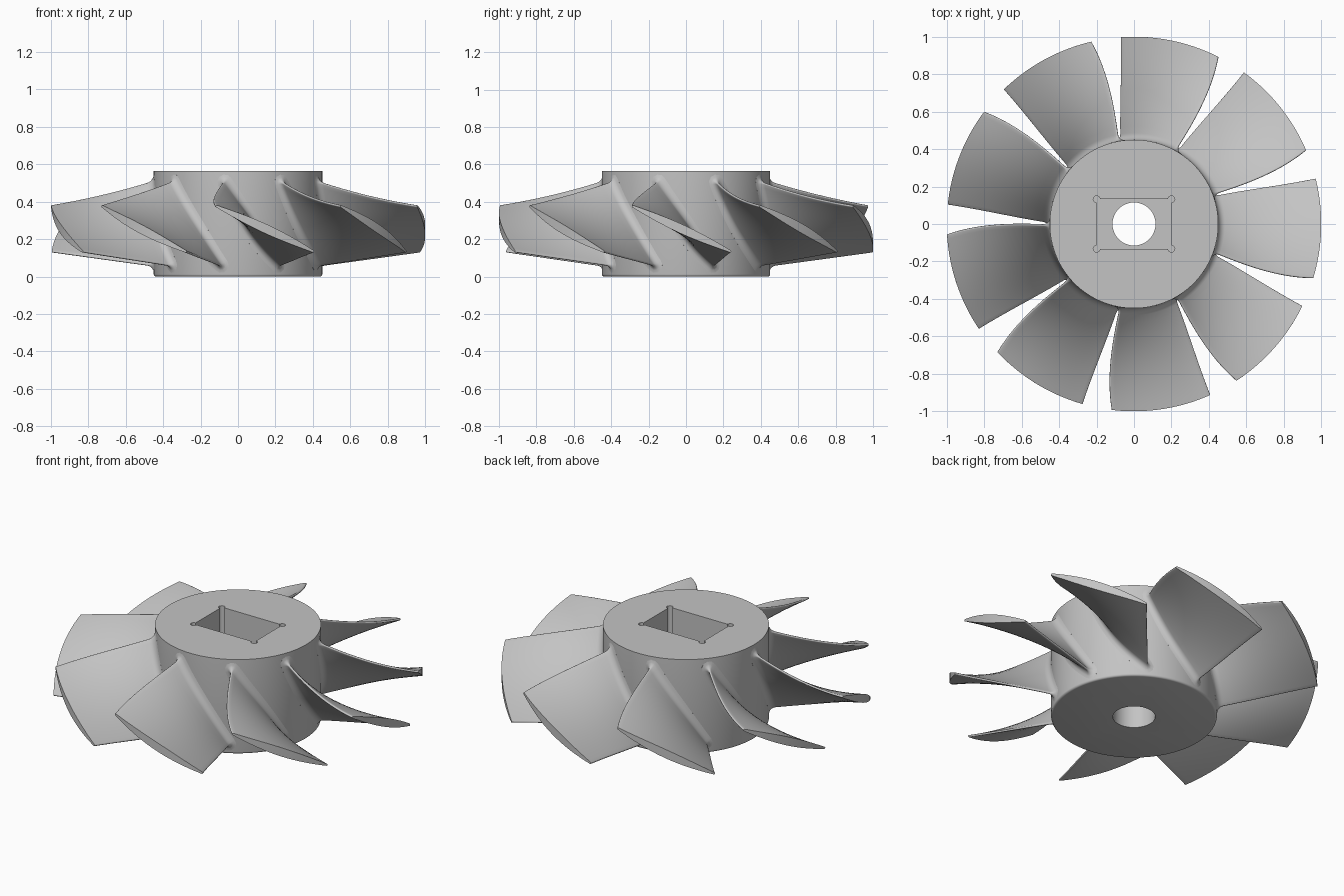
import bpy, bmesh
from math import sin, cos, pi, radians, atan2, sqrt
from mathutils import Vector

if "Cube" in bpy.data.objects:
    bpy.data.objects.remove(bpy.data.objects["Cube"])

BLADES, HUB_R, HUB_H = 9, 0.45, 0.565

grey = bpy.data.materials.new("plain grey")
grey.use_nodes = True
colour = (0.55, 0.55, 0.55, 1)
grey.diffuse_color = colour
grey.node_tree.nodes["Principled BSDF"].inputs["Base Color"].default_value = colour


def activate(ob):
    bpy.ops.object.select_all(action='DESELECT')
    ob.select_set(True)
    bpy.context.view_layer.objects.active = ob


def smooth(ob, angle=35):
    activate(ob)
    bpy.ops.object.shade_smooth_by_angle(angle=radians(angle))


def cylinder(name, r, z0, z1, x=0, y=0, sides=48):
    bpy.ops.mesh.primitive_cylinder_add(vertices=sides, radius=r, depth=z1 - z0,
                                        location=(x, y, (z0 + z1) / 2))
    ob = bpy.context.object
    ob.name = name
    return ob


def cut(target, cutter):
    cutter.hide_render = True
    mod = target.modifiers.new("cut", 'BOOLEAN')
    mod.operation, mod.solver, mod.object = 'DIFFERENCE', 'EXACT', cutter
    activate(target)
    bpy.ops.object.modifier_apply(modifier=mod.name)
    bpy.data.objects.remove(cutter)


# Hub with a softened bottom rim
hub = cylinder("hub", HUB_R, 0, HUB_H, sides=128)
bm = bmesh.new()
bm.from_mesh(hub.data)
rim = [e for e in bm.edges if all(v.co.z < 0 for v in e.verts)]
bmesh.ops.bevel(bm, geom=rim, offset=0.012, segments=3, profile=0.5, affect='EDGES')
bm.to_mesh(hub.data)
bm.free()
hub.data.materials.append(grey)

# Rectangular pocket, relief holes in its corners, and shaft hole
POCKET_Z = 0.15
bpy.ops.mesh.primitive_cube_add(size=1, location=(0, 0, POCKET_Z + 0.5))
pocket = bpy.context.object
pocket.scale = (0.4, 0.265, 1)
bpy.context.view_layer.update()
cut(hub, pocket)
for sx in (-1, 1):
    for sy in (-1, 1):
        cut(hub, cylinder("relief", 0.018, POCKET_Z, 1, sx * 0.2, sy * 0.1325, 20))
cut(hub, cylinder("shaft", 0.115, -0.2, 1))
smooth(hub)


def section(r, n=28, cap=5):
    """Closed outline of the blade wrapped on a cylinder of radius r."""
    t = max(0, (r - HUB_R) / (1 - HUB_R))
    a_hi = radians(61 - 4 * t + 6.5 * t * t)
    a_lo = radians(98.5 - 8.5 * t + 3.7 * t * t)
    z_hi = 0.505 - 0.17 * t + 0.04 * t * t
    z_lo = 0.06 + 0.075 * t
    bow = 0.25 * (1 - t)
    # Root fillet flares the outline close to the hub
    f = 0.035
    d = max(0, min(1, 1 - (r - HUB_R) / f))
    flare = f * (1 - sqrt(1 - d * d))

    mid = []
    for i in range(n + 1):
        u = i / n
        mid.append(Vector((r * (a_hi + (a_lo - a_hi) * u),
                           z_hi + (z_lo - z_hi) * (u + bow * u * (1 - u)))))
    one, two, first, last = [], [], [], []
    for i, p in enumerate(mid):
        tan = (mid[min(i + 1, n)] - mid[max(i - 1, 0)]).normalized()
        nor = Vector((-tan.y, tan.x))
        h = 0.006 + 0.018 * sin(pi * i / n) + flare
        one.append(p + nor * h)
        two.append(p - nor * h)
        for k in range(1, cap):
            w = pi * k / cap
            if i == n:
                last.append(p + nor * h * cos(w) + tan * h * sin(w))
            if i == 0:
                first.append(p - nor * h * cos(w) - tan * h * sin(w))
    loop = one + last + two[::-1] + first
    return [Vector((r * cos(q.x / r), r * sin(q.x / r), q.y)) for q in loop]


# One blade lofted through its sections
radii = [0.43, 0.45, 0.453, 0.457, 0.463, 0.47, 0.478, 0.486]
radii += [0.486 + (1 - 0.486) * k / 14 for k in range(1, 15)]
bm = bmesh.new()
rings = [[bm.verts.new(p) for p in section(r)] for r in radii]
count = len(rings[0])
for a, b in zip(rings, rings[1:]):
    for i in range(count):
        j = (i + 1) % count
        bm.faces.new((a[i], a[j], b[j], b[i]))
# Tip and root close as strips that follow the cylinder
n = 28
for ring in (rings[0], rings[-1]):
    for i in range(n):
        k = n + 4 + n + 1
        bm.faces.new((ring[i], ring[i + 1], ring[k - i - 1], ring[k - i]))
    bm.faces.new(ring[n:n + 6])
    bm.faces.new(ring[2 * n + 5:] + ring[:1])
bmesh.ops.recalc_face_normals(bm, faces=bm.faces)
blade_mesh = bpy.data.meshes.new("blade")
bm.to_mesh(blade_mesh)
bm.free()
blade_mesh.materials.append(grey)

# Blades repeated around the hub
for k in range(BLADES):
    blade = bpy.data.objects.new(f"blade_{k + 1}", blade_mesh)
    bpy.context.collection.objects.link(blade)
    blade.rotation_euler.z = 2 * pi * k / BLADES
    if k == 0:
        smooth(blade, 40)
